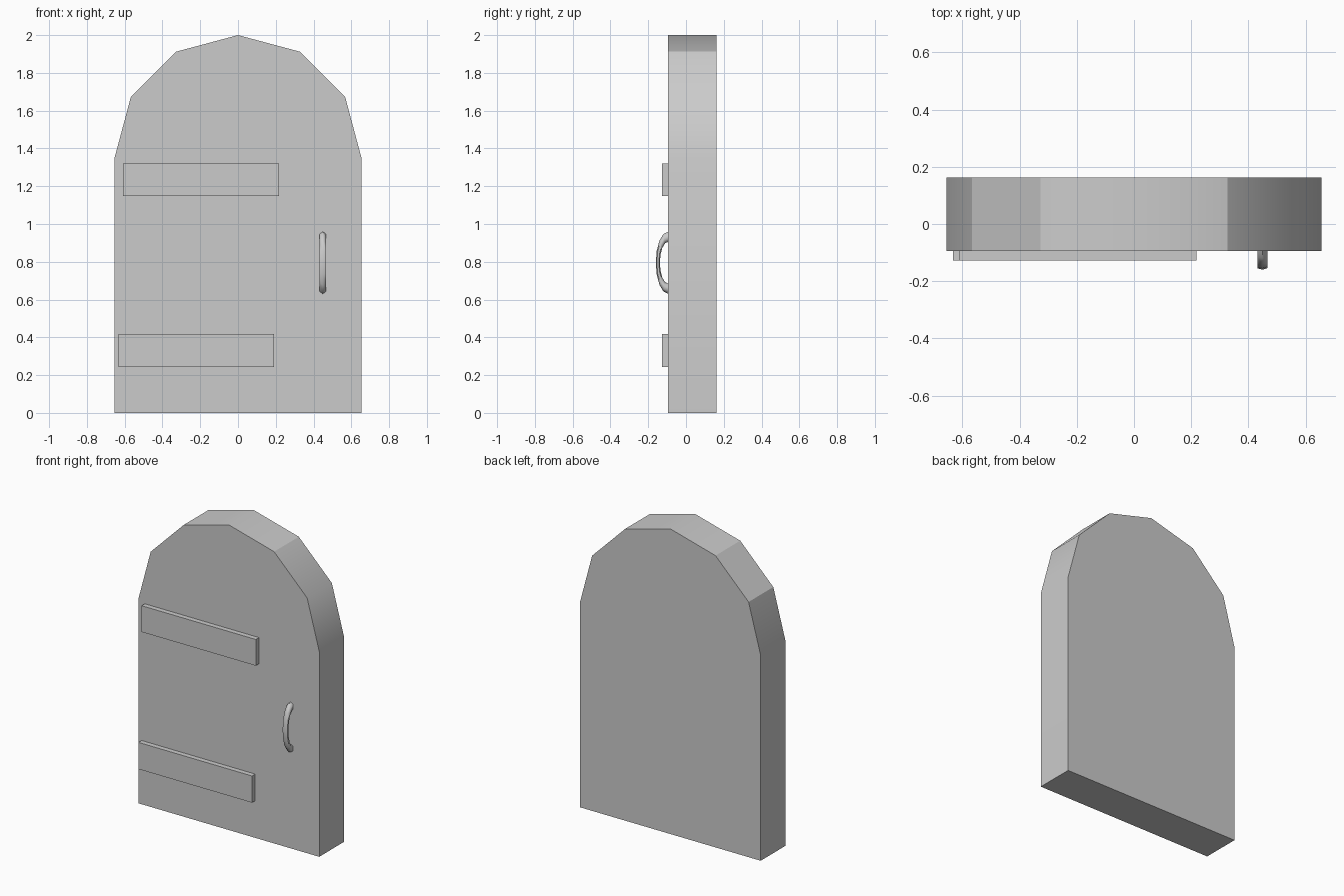
import bpy, bmesh
from math import sin, cos, pi, radians
from mathutils import Vector

cube = bpy.data.objects.get("Cube")
if cube:
    bpy.data.objects.remove(cube, do_unlink=True)

GREY = (0.6, 0.6, 0.6, 1)
mat = bpy.data.materials.new("plain_grey")
mat.use_nodes = True
mat.diffuse_color = GREY
mat.node_tree.nodes["Principled BSDF"].inputs["Base Color"].default_value = GREY

FRONT, BACK = -0.094, 0.162


def finish(name, bm, sharp_angle, extra_sharp=None):
    """Smooth shade, keep steep edges sharp, and link the part."""
    bmesh.ops.recalc_face_normals(bm, faces=bm.faces)
    for f in bm.faces:
        f.smooth = True
    for e in bm.edges:
        steep = e.calc_face_angle(pi) > radians(sharp_angle)
        e.smooth = not (steep or (extra_sharp and extra_sharp(e)))
    mesh = bpy.data.meshes.new(name)
    bm.to_mesh(mesh)
    bm.free()
    mesh.materials.append(mat)
    bpy.context.collection.objects.link(bpy.data.objects.new(name, mesh))


def extruded(name, outline, y0, y1, **kw):
    """Prism from an x-z outline between two depths."""
    bm = bmesh.new()
    face = bm.faces.new([bm.verts.new((x, y0, z)) for x, z in outline])
    new = bmesh.ops.extrude_face_region(bm, geom=[face])["geom"]
    moved = [v for v in new if isinstance(v, bmesh.types.BMVert)]
    bmesh.ops.translate(bm, verts=moved, vec=(0, y1 - y0, 0))
    # extrusion leaves the starting face in place as the front cap
    finish(name, bm, **kw)


# Door slab with a six-sided arch
R, SPRING = 0.655, 1.345
arch = [(R * cos(i * pi / 6), SPRING + R * sin(i * pi / 6)) for i in range(7)]


def arch_crease(edge):
    a, b = (v.co for v in edge.verts)
    across = abs(a.y - b.y) > 0.1
    return across and any(abs(a.x - R * k) < 0.01 for k in (0.5, -0.5, -0.866))


extruded("door_panel", [(-R, 0), (R, 0)] + arch, FRONT, BACK,
         sharp_angle=40, extra_sharp=arch_crease)

# Hinge straps
for name, x0, x1, z0, z1 in (("upper_strap", -0.61, 0.218, 1.148, 1.32),
                             ("lower_strap", -0.633, 0.19, 0.243, 0.418)):
    extruded(name, [(x0, z0), (x1, z0), (x1, z1), (x0, z1)],
             -0.127, FRONT + 0.005, sharp_angle=30)

# Pull handle: a flattened half ring
bm = bmesh.new()
SIDES, STEPS = 6, 8
centre = Vector((0.449, FRONT, 0.795))
rings = []
for i in range(STEPS + 1):
    t = pi * i / STEPS
    ring = []
    for j in range(SIDES):
        a = 2 * pi * j / SIDES
        r = 0.138 + 0.027 * cos(a)
        ring.append(bm.verts.new(centre + Vector(
            (0.02 * sin(a), -0.4 * r * sin(t), r * cos(t)))))
    rings.append(ring)
for a, b in zip(rings, rings[1:]):
    for j in range(SIDES):
        k = (j + 1) % SIDES
        bm.faces.new((a[j], a[k], b[k], b[j]))
bm.faces.new(rings[0])
bm.faces.new(rings[-1])
finish("pull_handle", bm, sharp_angle=65)
